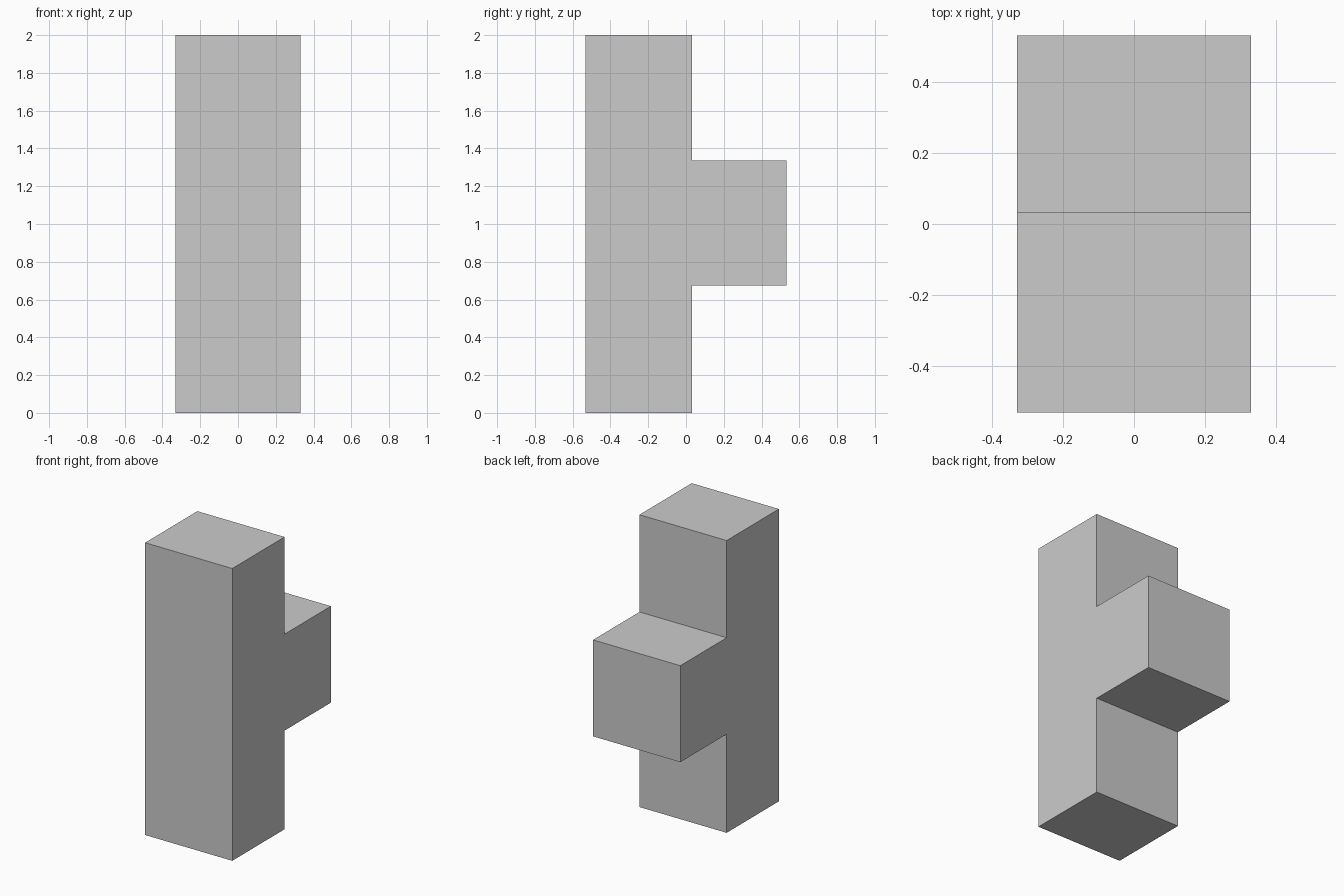
import bpy
import bmesh
from mathutils import Vector

if "Cube" in bpy.data.objects:
    bpy.data.objects.remove(bpy.data.objects["Cube"])

HALF_WIDTH = 0.33

# T-shaped side profile (y, z): upright post with a square block on the back
profile = [
    (-0.533, 0.0), (0.032, 0.0),
    (0.032, 0.675), (0.533, 0.675),
    (0.533, 1.335), (0.032, 1.335),
    (0.032, 2.0), (-0.533, 2.0),
]

# Extrude the profile across the width
bm = bmesh.new()
side = bm.faces.new([bm.verts.new((-HALF_WIDTH, y, z)) for y, z in profile])
extruded = bmesh.ops.extrude_face_region(bm, geom=[side], use_keep_orig=True)
moved = [v for v in extruded["geom"] if isinstance(v, bmesh.types.BMVert)]
bmesh.ops.translate(bm, verts=moved, vec=Vector((2 * HALF_WIDTH, 0, 0)))
bmesh.ops.recalc_face_normals(bm, faces=bm.faces)

mesh = bpy.data.meshes.new("t_block")
bm.to_mesh(mesh)
bm.free()
bpy.context.collection.objects.link(bpy.data.objects.new("t_block", mesh))
